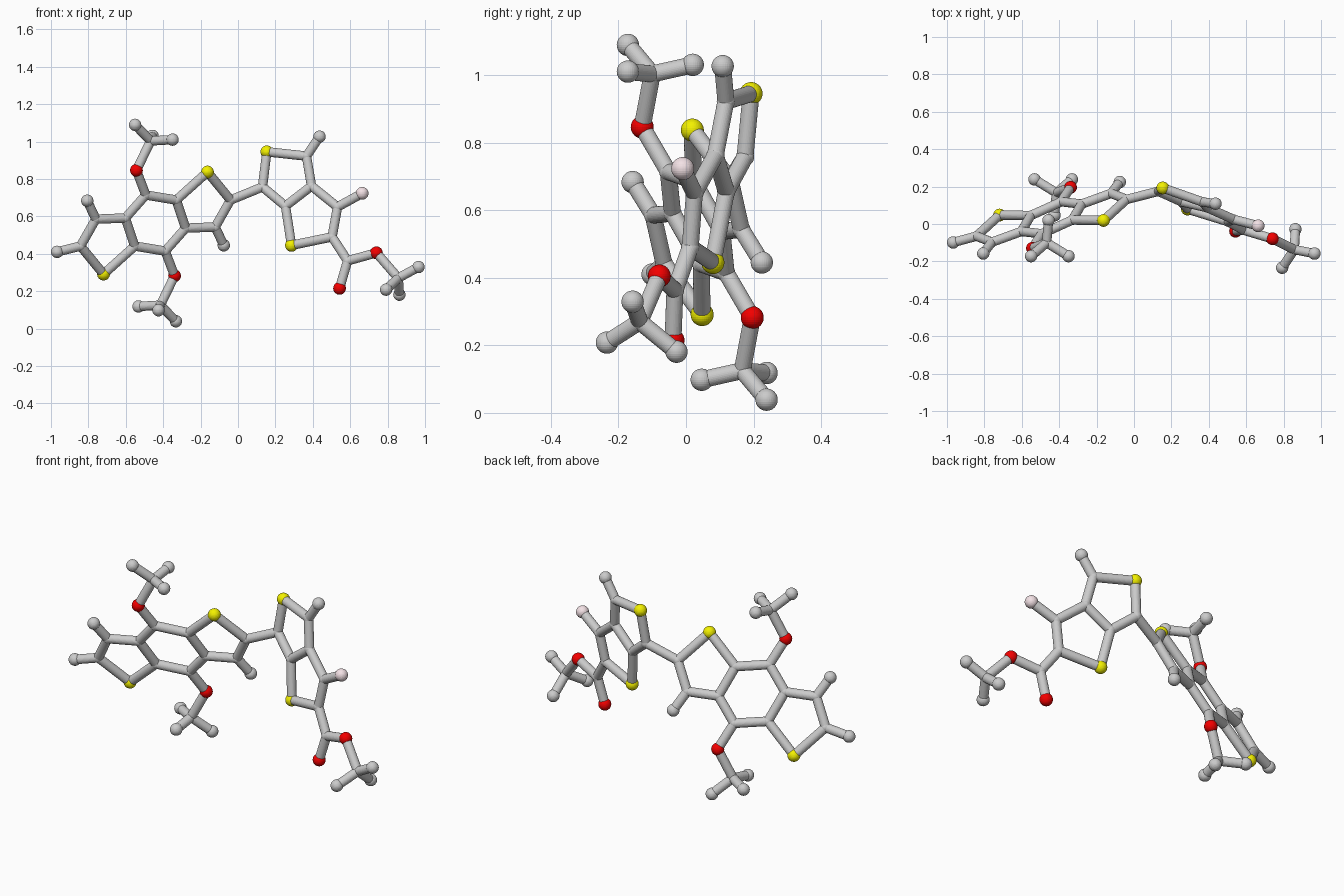
import bpy, bmesh
from mathutils import Vector, Matrix

if "Cube" in bpy.data.objects:
    bpy.data.objects.remove(bpy.data.objects["Cube"])

BOND_R = 0.025
RADIUS = {"c": 0.027, "h": 0.033, "s": 0.034, "o": 0.034, "f": 0.034}
NAMES = {"c": "joint", "h": "grey_end_ball", "s": "yellow_ball",
         "o": "red_ball", "f": "pink_ball"}
COLORS = {"s": (0.9, 0.88, 0.0, 1), "o": (0.9, 0.0, 0.0, 1), "f": (0.9, 0.76, 0.79, 1)}
MATS = {}
for kind, col in COLORS.items():
    MATS[kind] = bpy.data.materials.new(NAMES[kind] + "_colour")
    MATS[kind].diffuse_color = col


def finish(name, bm, mat=None):
    mesh = bpy.data.meshes.new(name)
    bm.to_mesh(mesh)
    bm.free()
    if mat:
        mesh.materials.append(mat)
    ob = bpy.data.objects.new(name, mesh)
    bpy.context.collection.objects.link(ob)


def ball(kind, pos):
    bm = bmesh.new()
    bmesh.ops.create_uvsphere(bm, u_segments=32, v_segments=16, radius=RADIUS[kind],
                              matrix=Matrix.Translation(pos))
    finish(NAMES[kind], bm, MATS.get(kind))


def rod(a, b):
    d = b - a
    rot = d.to_track_quat('Z', 'Y').to_matrix().to_4x4()
    bm = bmesh.new()
    bmesh.ops.create_cone(bm, cap_ends=True, segments=32, radius1=BOND_R, radius2=BOND_R,
                          depth=d.length, matrix=Matrix.Translation((a + b) / 2) @ rot)
    finish("bond_rod", bm)


def left_plane(x, z):
    return Vector((x, 0.38 * x - 0.44 * z + 0.449, z))


def right_plane(x, z):
    return Vector((x, -0.337 * x + 0.137 * z + 0.115, z))


atoms = {}  # name -> position; the first letter gives the kind

# Left three-ring unit: one half, flat part then the end group
half = {n: left_plane(x, z) for n, x, z in [
    ("c_top", -0.493, 0.714), ("c_f", -0.33, 0.687), ("c_g", -0.28, 0.537),
    ("s", -0.163, 0.837), ("c_i", -0.04, 0.687), ("c_j", -0.122, 0.543),
    ("h_j", -0.076, 0.445), ("o", -0.543, 0.846)]}
half["c_m"] = Vector((-0.467, -0.10, 1.003))
half["h_m1"] = Vector((-0.55, -0.172, 1.089))
half["h_m2"] = Vector((-0.35, -0.172, 1.01))
half["h_m3"] = Vector((-0.457, 0.02, 1.03))

# Other half by point symmetry through the middle ring
centre = left_plane(-0.441, 0.564)
for n, p in half.items():
    atoms[n] = p
    atoms[n + "'"] = 2 * centre - p
atoms["h_left"] = left_plane(-0.967, 0.41)

bonds = [("c_i'", "h_left")]
half_bonds = [("c_top", "c_f"), ("c_f", "c_g"), ("c_f", "s"), ("s", "c_i"), ("c_i", "c_j"),
              ("c_j", "c_g"), ("c_j", "h_j"), ("c_top", "o"), ("o", "c_m"),
              ("c_m", "h_m1"), ("c_m", "h_m2"), ("c_m", "h_m3")]
for a, b in half_bonds:
    bonds += [(a, b), (a + "'", b + "'")]
bonds += [("c_g", "c_top'"), ("c_g'", "c_top")]

# Right two-ring unit with its branch
for n, x, z in [("c_k", 0.131, 0.757), ("s_3", 0.154, 0.945), ("c_l", 0.366, 0.922),
                ("h_l", 0.436, 1.026), ("c_n", 0.254, 0.655), ("c_q0", 0.393, 0.762),
                ("s_4", 0.286, 0.445), ("c_o", 0.503, 0.49), ("c_p", 0.532, 0.65),
                ("f", 0.664, 0.723), ("c_q", 0.586, 0.362), ("o_3", 0.543, 0.215),
                ("o_4", 0.74, 0.405), ("c_r", 0.857, 0.27)]:
    atoms[n] = right_plane(x, z)
atoms["h_r1"] = Vector((0.965, -0.158, 0.329))
atoms["h_r2"] = Vector((0.792, -0.234, 0.208))
atoms["h_r3"] = Vector((0.863, -0.028, 0.181))
bonds += [("c_i", "c_k"), ("c_k", "s_3"), ("s_3", "c_l"), ("c_l", "h_l"), ("c_l", "c_q0"),
          ("c_q0", "c_n"), ("c_n", "c_k"), ("c_n", "s_4"), ("s_4", "c_o"), ("c_o", "c_p"),
          ("c_p", "c_q0"), ("c_p", "f"), ("c_o", "c_q"), ("c_q", "o_3"), ("c_q", "o_4"),
          ("o_4", "c_r"), ("c_r", "h_r1"), ("c_r", "h_r2"), ("c_r", "h_r3")]

for n, p in atoms.items():
    ball(n[0], p)
for a, b in bonds:
    rod(atoms[a], atoms[b])

for m in bpy.data.materials:
    if m.users and not m.is_grease_pencil:
        m.use_nodes = True
        m.node_tree.nodes["Principled BSDF"].inputs["Base Color"].default_value = m.diffuse_color
